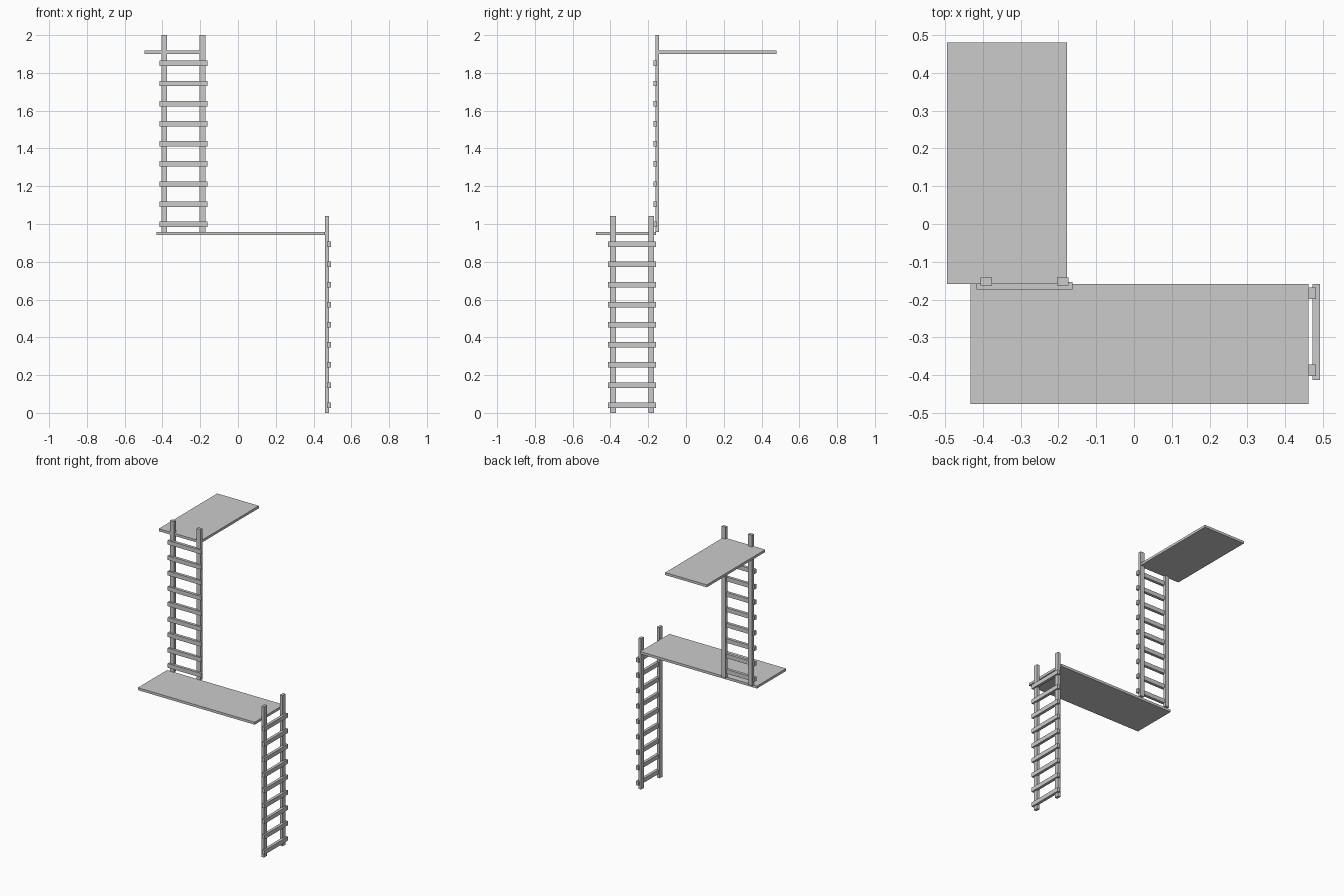
import bpy

if "Cube" in bpy.data.objects:
    bpy.data.objects.remove(bpy.data.objects["Cube"])


def box(name, lo, hi):
    """Axis-aligned box between two corners."""
    bpy.ops.mesh.primitive_cube_add(size=1, location=[(a + b) / 2 for a, b in zip(lo, hi)])
    ob = bpy.context.object
    ob.name = name
    ob.scale = [b - a for a, b in zip(lo, hi)]
    bpy.ops.object.transform_apply(location=False, rotation=False, scale=True)
    return ob


def ladder(name, place, z0):
    """place(u0, u1, d0, d1) maps width (u) and depth (d) ranges to x and y ranges."""
    def part(label, u0, u1, d0, d1, za, zb):
        (xa, xb), (ya, yb) = place(u0, u1, d0, d1)
        box(f"{name}_{label}", (xa, ya, z0 + za), (xb, yb, z0 + zb))

    # two upright rails
    for side, s in (("left", -1), ("right", 1)):
        u = s * 0.1015
        part(f"{side}_rail", u - 0.015, u + 0.015, 0, 0.02, 0, 1.042)
    # nine rungs let into the outer face of the rails
    for i in range(9):
        z = 0.041 + i * 0.1064
        part(f"rung_{i + 1}", -0.127, 0.127, 0.0112, 0.031, z - 0.0145, z + 0.0145)


# platforms
box("lower_platform", (-0.432, -0.476, 0.941), (0.461, -0.158, 0.958))
box("upper_platform", (-0.495, -0.158, 1.901), (-0.177, 0.48, 1.918))

# lower ladder faces +x, upper ladder faces -y
ladder("lower_ladder",
       lambda u0, u1, d0, d1: ((0.461 + d0, 0.461 + d1), (-0.285 + u0, -0.285 + u1)), 0)
ladder("upper_ladder",
       lambda u0, u1, d0, d1: ((-0.2895 + u0, -0.2895 + u1), (-0.142 - d1, -0.142 - d0)), 0.958)
